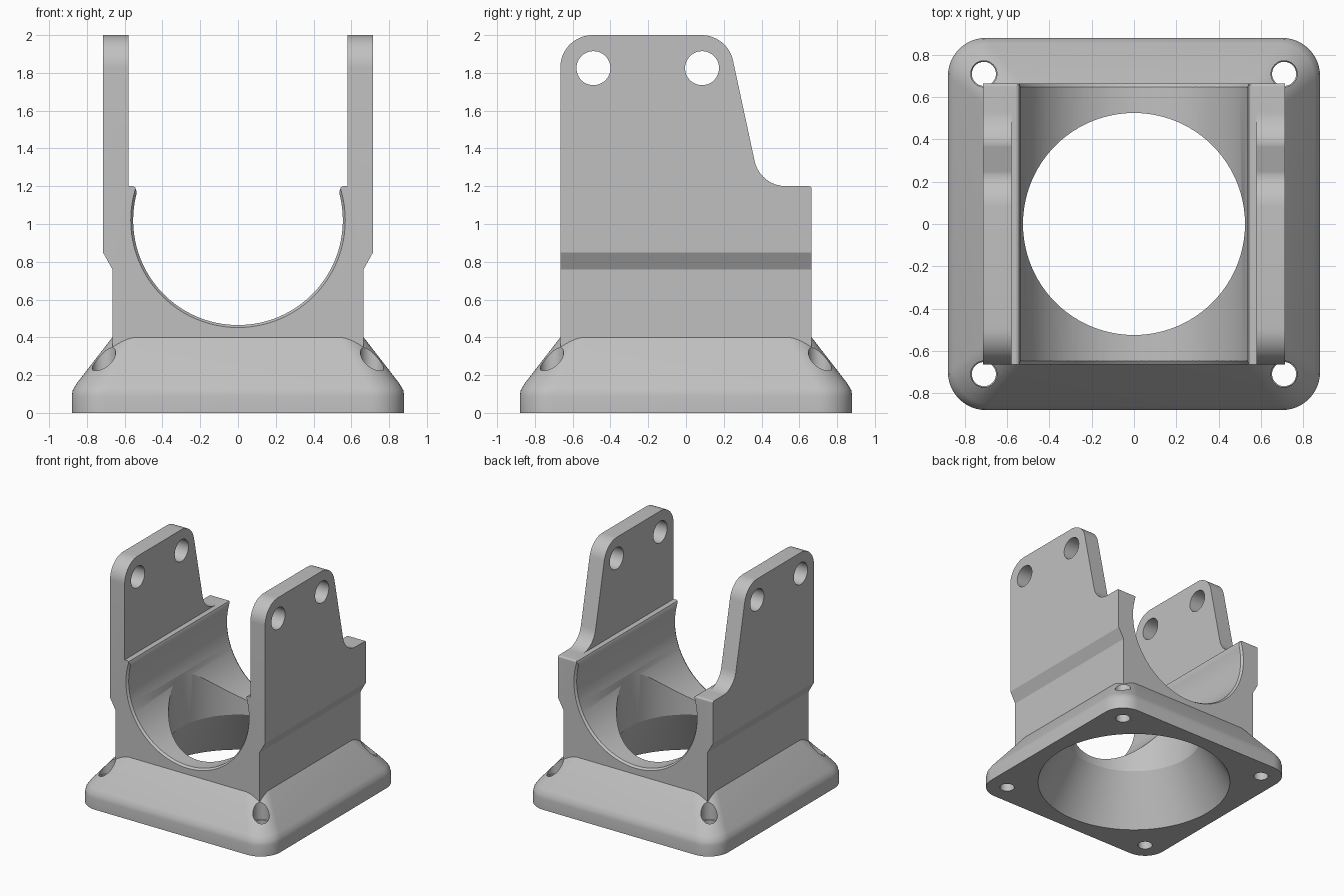
import bpy, bmesh, math
from mathutils import Vector, Matrix

old = bpy.data.objects.get("Cube")
if old:
    bpy.data.objects.remove(old, do_unlink=True)

grey = bpy.data.materials.new("light grey")
grey.use_nodes = True
grey.diffuse_color = (0.53, 0.53, 0.53, 1)
grey.node_tree.nodes["Principled BSDF"].inputs["Base Color"].default_value = grey.diffuse_color


def loft(name, loops):
    """Skin matching loops of points and cap both ends."""
    bm = bmesh.new()
    rings = [[bm.verts.new(p) for p in loop] for loop in loops]
    n = len(rings[0])
    for a, b in zip(rings, rings[1:]):
        for i in range(n):
            bm.faces.new((a[i], a[(i + 1) % n], b[(i + 1) % n], b[i]))
    bm.faces.new(rings[0])
    bm.faces.new(rings[-1])
    bmesh.ops.recalc_face_normals(bm, faces=bm.faces)
    mesh = bpy.data.meshes.new(name)
    bm.to_mesh(mesh)
    bm.free()
    mesh.materials.append(grey)
    obj = bpy.data.objects.new(name, mesh)
    bpy.context.collection.objects.link(obj)
    return obj


def lathe(name, profile, matrix=Matrix(), n=96):
    """Revolve (radius, height) pairs about the local z axis."""
    turns = [2 * math.pi * i / n for i in range(n)]
    return loft(name, [[matrix @ Vector((r * math.cos(t), r * math.sin(t), z)) for t in turns]
                       for r, z in profile])


def rounded(corners, steps=12):
    """Round each (u, v, radius) corner of a polygon."""
    out = []
    for i, (u, v, r) in enumerate(corners):
        p = Vector((u, v))
        if r == 0:
            out.append(p)
            continue
        a = (Vector(corners[i - 1][:2]) - p).normalized()
        b = (Vector(corners[(i + 1) % len(corners)][:2]) - p).normalized()
        half = a.angle(b) / 2
        centre = p + (a + b).normalized() * (r / math.sin(half))
        start = p + a * (r / math.tan(half)) - centre
        end = p + b * (r / math.tan(half)) - centre
        sweep = start.angle_signed(end)
        for k in range(steps + 1):
            t = -sweep * k / steps
            out.append(centre + Matrix.Rotation(t, 2) @ start)
    return out


def combine(target, other, operation):
    mod = target.modifiers.new(operation, "BOOLEAN")
    mod.operation, mod.object, mod.solver = operation, other, "EXACT"
    bpy.context.view_layer.objects.active = target
    bpy.ops.object.modifier_apply(modifier=mod.name)
    bpy.data.objects.remove(other, do_unlink=True)


# Tapered base flange with rounded corners
def square_loop(h, r, z):
    pts = rounded([(-h, -h, r), (h, -h, r), (h, h, r), (-h, h, r)])
    return [(p.x, p.y, z) for p in pts]


bracket = loft("mounting_bracket", [
    square_loop(0.88, 0.18, 0), square_loop(0.88, 0.18, 0.09),
    square_loop(0.875, 0.18, 0.12), square_loop(0.855, 0.175, 0.155),
    square_loop(0.665, 0.13, 0.4)])

# Cradle body: U-shaped front outline with a round seat
R, axis_z = 0.555, 1.02
side = [(0.665, 0.05), (0.665, 0.76), (0.715, 0.85), (0.715, 2.1), (0.58, 2.1),
        (0.58, 1.2), (0.555, 1.2), (0.544, 1.194), (0.539, 1.18)]
arc = [math.radians(15 - 210 * i / 72) for i in range(73)]
outline = (side + [(R * math.cos(t), axis_z + R * math.sin(t)) for t in arc]
           + [(-x, z) for x, z in reversed(side)])
cradle = loft("cradle", [[(x, y, z) for x, z in outline] for y in (-0.8, 0.8)])

# Side outline of the two upright ears, with the low step at the back
ear = rounded([(-0.665, -0.1, 0), (0.665, -0.1, 0), (0.665, 1.2, 0.015),
               (0.392, 1.2, 0.17), (0.22, 2, 0.17), (-0.665, 2, 0.17)])
combine(cradle, loft("ear_outline", [[(x, p.x, p.y) for p in ear] for x in (-1, 1)]), "INTERSECT")
combine(bracket, cradle, "UNION")

# Funnel opening through the base into the seat
combine(bracket, lathe("funnel", [(0.814, -0.1), (0.525, 0.4), (0.525, 1.1)]), "DIFFERENCE")

# Softened rim at both ends of the seat
for s in (-1, 1):
    place = Matrix.Translation((0, 0, axis_z)) @ Matrix.Rotation(-s * math.pi / 2, 4, "X")
    combine(bracket, lathe("seat_rim", [(0.545, 0.635), (0.556, 0.648), (0.568, 0.665),
                                       (0.575, 0.7)], place), "DIFFERENCE")

# Cross holes through both ears
for y in (-0.49, 0.085):
    place = Matrix.Translation((0, y, 1.825)) @ Matrix.Rotation(math.pi / 2, 4, "Y")
    combine(bracket, lathe("ear_hole", [(0.09, -1), (0.09, 1)], place, 48), "DIFFERENCE")

# Screw holes in the base corners
for x in (-0.71, 0.71):
    for y in (-0.71, 0.71):
        place = Matrix.Translation((x, y, 0))
        combine(bracket, lathe("screw_hole", [(0.057, -0.1), (0.057, 0.2), (0.062, 0.205),
                                             (0.062, 0.5)], place, 40), "DIFFERENCE")

bpy.ops.object.select_all(action="DESELECT")
bracket.select_set(True)
bpy.context.view_layer.objects.active = bracket
bpy.ops.object.shade_smooth_by_angle(angle=math.radians(25))
